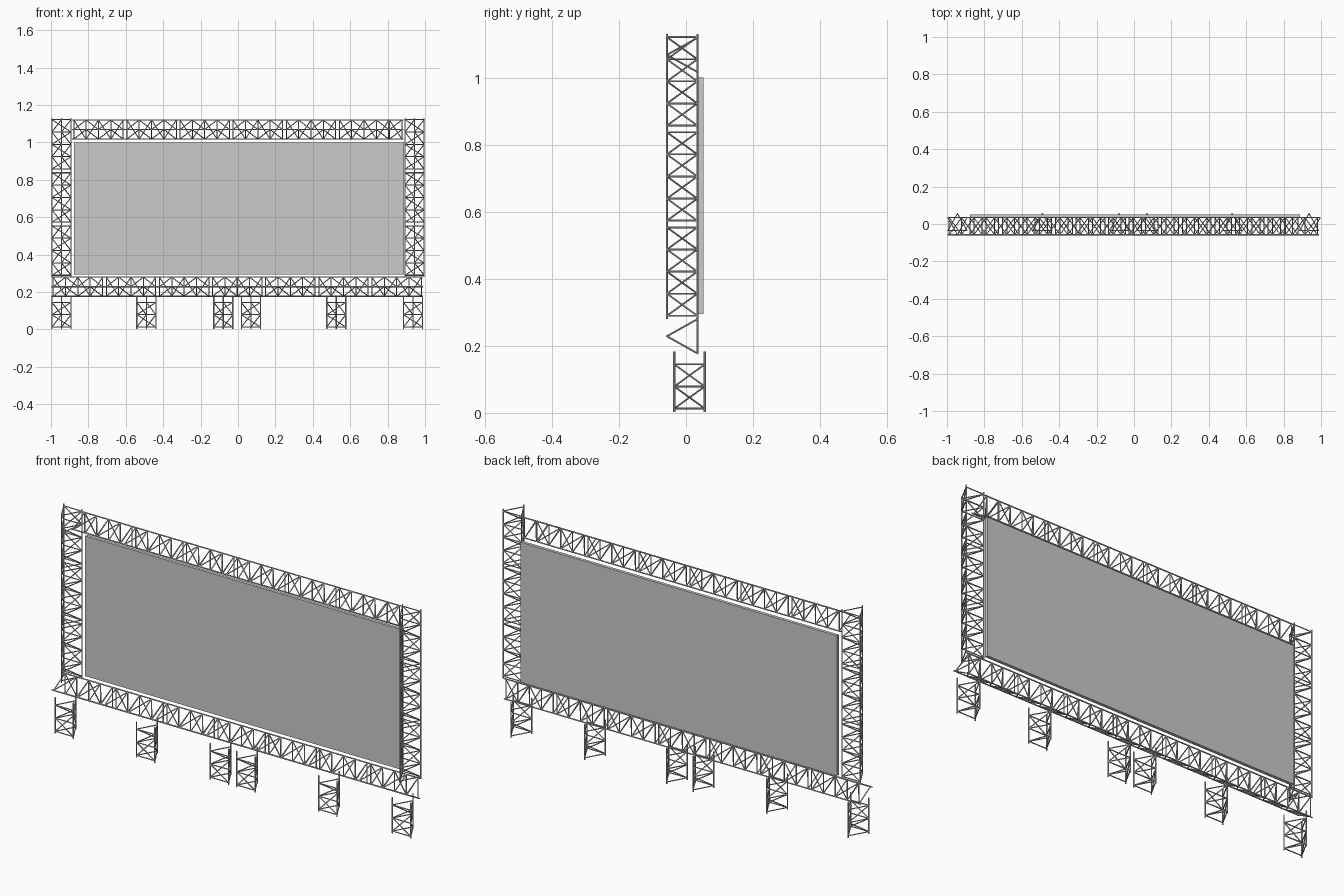
import bpy, bmesh
from math import pi
from mathutils import Matrix, Vector

if "Cube" in bpy.data.objects:
    bpy.data.objects.remove(bpy.data.objects["Cube"])

W, D = 0.102, 0.091        # truss face width and depth
BAY, INSET = 0.066, 0.010  # brace spacing, distance of first brace from the end
SEG = 4 * BAY + 2 * INSET  # length of one truss section
R_CHORD, R_BRACE = 0.0032, 0.0027
Y_BACK = 0.034


def tube(bm, a, b, r, sides=8):
    a, b = Vector(a), Vector(b)
    d = b - a
    m = Matrix.Translation((a + b) / 2) @ d.to_track_quat('Z', 'Y').to_matrix().to_4x4()
    bmesh.ops.create_cone(bm, cap_ends=True, segments=sides, radius1=r, radius2=r,
                          depth=d.length, matrix=m)


def section(bm, z0, length, bays):
    """Triangular truss section along local z: flat face at y=0, apex at y=-D."""
    corners = [(-W / 2, 0), (W / 2, 0), (0, -D)]
    for c in corners:
        tube(bm, (*c, z0), (*c, z0 + length), R_CHORD)
    for k in range(bays + 1):
        z = z0 + INSET + k * BAY
        for i in range(3):
            p, q = corners[i], corners[(i + 1) % 3]
            tube(bm, (*p, z), (*q, z), R_BRACE)
            if k < bays:
                if k % 2:
                    p, q = q, p
                tube(bm, (*p, z), (*q, z + BAY), R_BRACE)


def truss(name, matrix, sections):
    bm = bmesh.new()
    for s in sections:
        section(bm, *s)
    bm.transform(matrix)
    me = bpy.data.meshes.new(name)
    bm.to_mesh(me)
    bm.free()
    ob = bpy.data.objects.new(name, me)
    bpy.context.collection.objects.link(ob)
    bpy.context.view_layer.objects.active = ob
    for o in bpy.context.selected_objects:
        o.select_set(False)
    ob.select_set(True)
    bpy.ops.object.shade_smooth_by_angle()
    return ob


# Horizontal beams: local z runs along world x
along_x = Matrix.Rotation(pi / 2, 4, 'Y')
truss("bottom_beam", Matrix.Translation((0, Y_BACK, 0.229)) @ along_x,
      [(-0.998 + i * SEG, SEG, 4) for i in range(7)])
truss("top_beam", Matrix.Translation((0, Y_BACK, 1.069)) @ along_x,
      [(-0.888 + i * SEG, SEG, 4) for i in range(6)] + [(0.886 - BAY - 2 * INSET, BAY + 2 * INSET, 1)])

# Side columns
for name, x in (("left_column", -0.944), ("right_column", 0.944)):
    truss(name, Matrix.Translation((x, Y_BACK, 0)),
          [(0.280 + i * SEG, SEG, 4) for i in range(3)])

# Short legs, turned so the apex points back
for i, x in enumerate((-0.944, -0.490, -0.079, 0.069, 0.525, 0.936)):
    m = Matrix.Translation((x, -0.035, 0)) @ Matrix.Rotation(pi, 4, 'Z')
    truss(f"leg_{i + 1}", m, [(0.003, 0.18, 2)])

# Display panel behind the frame
bpy.ops.mesh.primitive_cube_add(size=1, location=(0.005, 0.044, 0.648))
panel = bpy.context.object
panel.name = "screen_panel"
panel.scale = (1.764, 0.016, 0.706)
